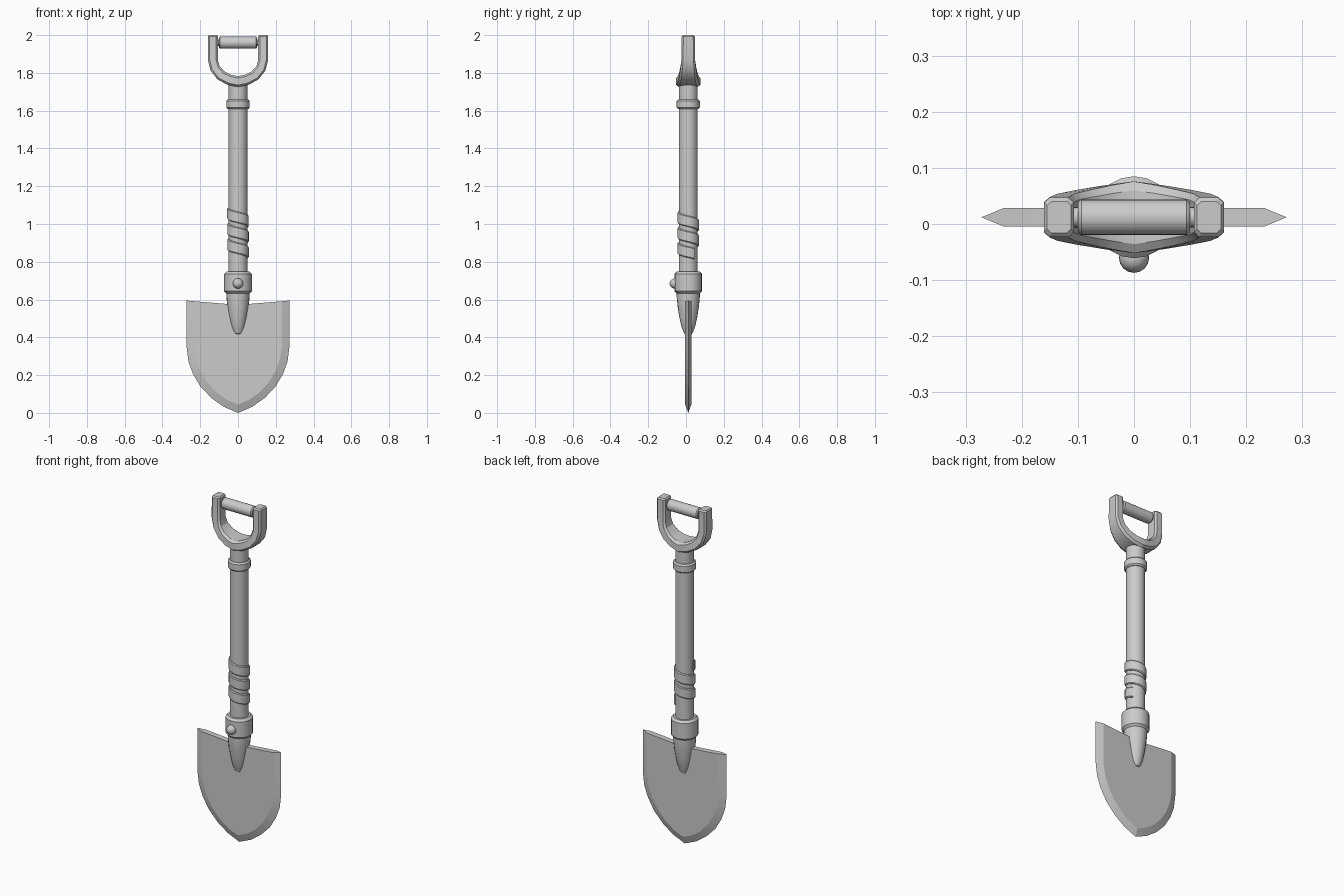
import bpy
import bmesh
from math import sin, cos, pi, radians
from mathutils import Matrix

if "Cube" in bpy.data.objects:
    bpy.data.objects.remove(bpy.data.objects["Cube"], do_unlink=True)

CY = 0.012  # depth of the tool's main axis

grey = bpy.data.materials.new("plain grey")
grey.use_nodes = True
GREY = (0.6, 0.6, 0.6, 1)
grey.diffuse_color = GREY
grey.node_tree.nodes["Principled BSDF"].inputs["Base Color"].default_value = GREY


def finish(name, bm, angle=35):
    bmesh.ops.recalc_face_normals(bm, faces=bm.faces)
    mesh = bpy.data.meshes.new(name)
    bm.to_mesh(mesh)
    bm.free()
    mesh.materials.append(grey)
    obj = bpy.data.objects.new(name, mesh)
    bpy.context.collection.objects.link(obj)
    bpy.ops.object.select_all(action='DESELECT')
    obj.select_set(True)
    bpy.context.view_layer.objects.active = obj
    bpy.ops.object.shade_smooth_by_angle(angle=radians(angle))
    return obj


def bridge(bm, rings, cap=True, closed=True):
    """Skin a list of equally long vertex rings."""
    n = len(rings[0])
    for a, b in zip(rings, rings[1:]):
        for i in range(n if closed else n - 1):
            j = (i + 1) % n
            bm.faces.new((a[i], a[j], b[j], b[i]))
    if cap:
        bm.faces.new(rings[0])
        bm.faces.new(rings[-1])


def lathe(name, profile, sides=20, matrix=None):
    """Turn (radius, height) points round the z axis."""
    bm = bmesh.new()
    rings = [[bm.verts.new((r * cos(2 * pi * i / sides), r * sin(2 * pi * i / sides), z))
              for i in range(sides)] for r, z in profile]
    bridge(bm, rings)
    bm.transform(matrix or Matrix.Translation((0, CY, 0)))
    return finish(name, bm)


def band(r, low, high, c):
    """Profile of a ring with chamfered rims."""
    return [(r - c, low), (r, low + c), (r, high - c), (r - c, high)]


# Shaft, rings and blade socket
lathe("shaft", [(0.05, 0.6), (0.05, 1.76)])
lathe("upper_ring", band(0.061, 1.608, 1.66, 0.008))
lathe("collar", band(0.073, 0.632, 0.748, 0.012))
lathe("blade_socket", [(0.008, 0.412), (0.022, 0.42), (0.036, 0.455), (0.047, 0.505),
                       (0.056, 0.56), (0.061, 0.61), (0.062, 0.65)])

# Rivet on the front of the collar
bm = bmesh.new()
bmesh.ops.create_uvsphere(bm, u_segments=16, v_segments=10, radius=0.027)
bm.transform(Matrix.Translation((0, -0.06, 0.685)))
finish("collar_rivet", bm)

# Strap wound down round the shaft
bm = bmesh.new()
STEPS, TURNS = 50, 2.6
section = [(0.047, -0.03), (0.053, -0.03), (0.057, -0.025),
           (0.057, 0.025), (0.053, 0.03), (0.047, 0.03)]
rings = []
for s in range(STEPS + 1):
    t = s / STEPS
    a = pi + 2 * pi * TURNS * t
    rings.append([bm.verts.new((r * cos(a), CY + r * sin(a), 1.055 - 0.212 * t + h))
                  for r, h in section])
bridge(bm, rings)
finish("grip_strap", bm)

# Yoke of the handle: outer x, z, inner x, z and half depth from arm top to middle
half = [(0.16, 2.0, 0.107, 2.0, 0.035), (0.16, 1.87, 0.107, 1.87, 0.036),
        (0.145, 1.812, 0.097, 1.835, 0.042), (0.108, 1.765, 0.07, 1.806, 0.049),
        (0.056, 1.737, 0.036, 1.79, 0.057), (0, 1.725, 0, 1.783, 0.064)]
path = [(-a, b, -c, d, e) for a, b, c, d, e in half] + half[-2::-1]
bm = bmesh.new()


def yoke_ring(ox, oz, ix, iz, d, inset=0.0, lift=0.0):
    ring = []
    for u, v in ((0, 0.75), (0.18, 1), (0.82, 1), (1, 0.75),
                 (1, -0.75), (0.82, -1), (0.18, -1), (0, -0.75)):
        u = 0.5 + (u - 0.5) * (1 - inset)
        ring.append(bm.verts.new((ox + (ix - ox) * u, CY + v * d * (1 - inset),
                                  oz + (iz - oz) * u + lift)))
    return ring


rings = [yoke_ring(*p, lift=-0.007 if p[1] == 2.0 else 0) for p in path]
rings = [yoke_ring(*path[0], inset=0.2)] + rings + [yoke_ring(*path[-1], inset=0.2)]
bridge(bm, rings)
finish("handle_yoke", bm, 25)

# Crossbar with rounded ends and a thin pin into the arms
lathe("handle_crossbar",
      [(0.018, -0.115), (0.018, -0.1), (0.027, -0.1), (0.032, -0.094),
       (0.032, 0.094), (0.027, 0.1), (0.018, 0.1), (0.018, 0.115)],
      matrix=Matrix.Translation((0, CY, 1.96)) @ Matrix.Rotation(pi / 2, 4, 'Y'))

# Blade: flat faces with a sharpened rim, open arc from corner to corner
rim = [(0.272, 0.595), (0.272, 0.35), (0.262, 0.27), (0.238, 0.205),
       (0.198, 0.138), (0.14, 0.078), (0.075, 0.032), (0, 0)]
flat = [(0.232, 0.591), (0.232, 0.35), (0.222, 0.285), (0.198, 0.22),
        (0.16, 0.158), (0.11, 0.105), (0.057, 0.068), (0, 0.045)]


def outline(points, y):
    both = points + [(-x, z) for x, z in points[-2::-1]]
    return [bm.verts.new((x, CY + y, z)) for x, z in both]


bm = bmesh.new()
front, edge, back = outline(flat, -0.0165), outline(rim, 0), outline(flat, 0.0165)
bridge(bm, [front, edge, back], cap=False, closed=False)
dip_front = bm.verts.new((0, CY - 0.0165, 0.572))
dip_back = bm.verts.new((0, CY + 0.0165, 0.572))
bottom = len(flat) - 1
for side, dip in ((front, dip_front), (back, dip_back)):
    bm.faces.new(side[:bottom + 1] + [dip])
    bm.faces.new(side[bottom:] + [dip])
for i in (0, -1):
    bm.faces.new((front[i], dip_front, dip_back, back[i]))
    bm.faces.new((front[i], back[i], edge[i]))
finish("blade", bm, 15)
